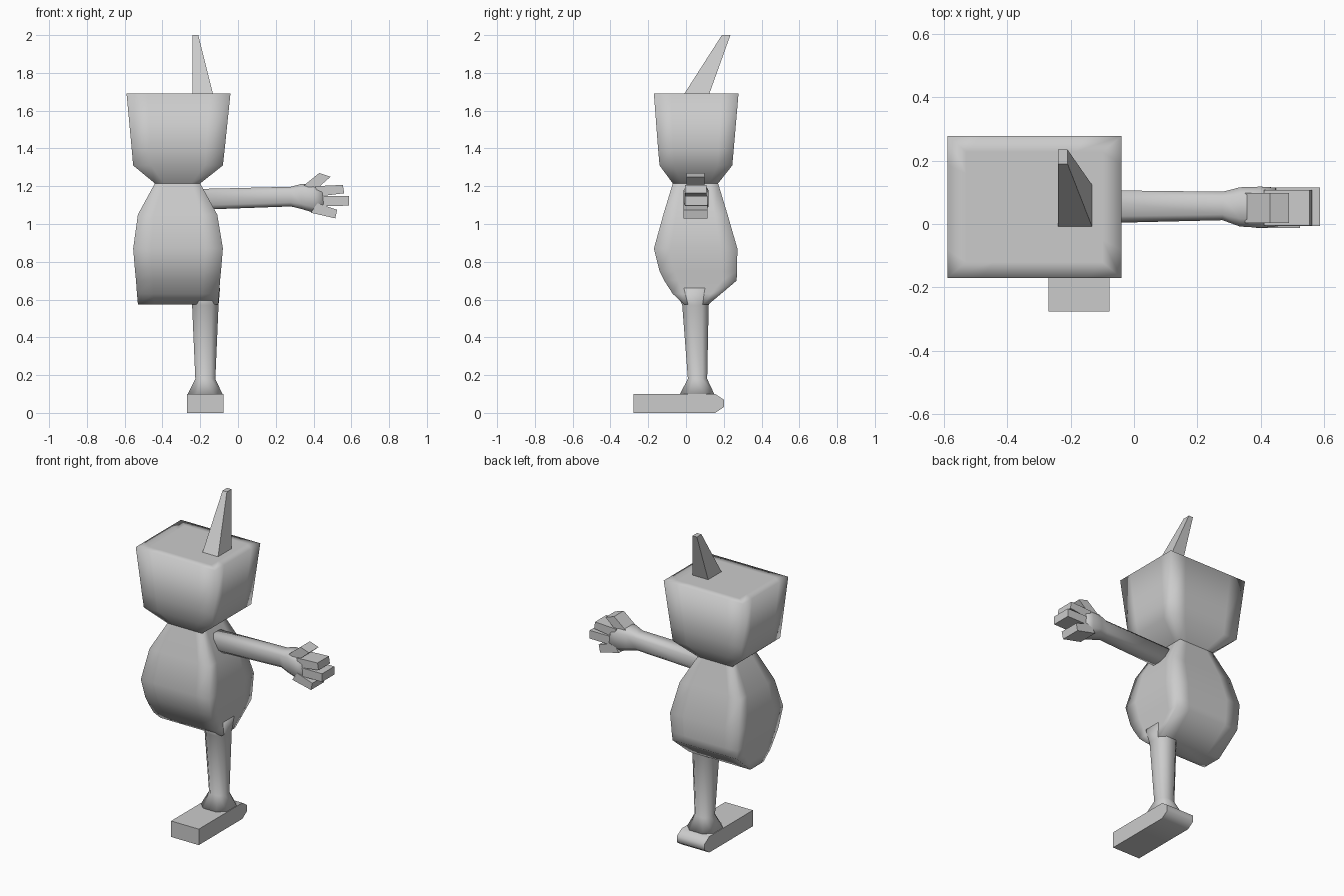
import bpy, bmesh
from mathutils import Vector

if "Cube" in bpy.data.objects:
    bpy.data.objects.remove(bpy.data.objects["Cube"])


def loop4(a, b, c, d, mode="box", k=0.2):
    """Section from four corners: plain, with support points, or chamfered."""
    p = [Vector(v) for v in (a, b, c, d)]
    out = []
    for i in range(4):
        s, e = p[i], p[(i + 1) % 4]
        if mode != "cut":
            out.append(s)
        if mode != "box":
            out += [s.lerp(e, k), s.lerp(e, 1 - k)]
    return out


def zring(z, x0, x1, y0, y1, mode="box", k=0.2):
    return loop4((x0, y0, z), (x1, y0, z), (x1, y1, z), (x0, y1, z), mode, k)


def edge_ring(lo, hi, y0, y1, mode="box", k=0.2):
    """Section across a limb running along x; lo and hi are (x, z)."""
    return loop4((lo[0], y0, lo[1]), (lo[0], y1, lo[1]),
                 (hi[0], y1, hi[1]), (hi[0], y0, hi[1]), mode, k)


def loft(name, rings, cap0=True, cap1=True):
    bm = bmesh.new()
    vs = [[bm.verts.new(p) for p in r] for r in rings]
    n = len(rings[0])
    for a, b in zip(vs, vs[1:]):
        for i in range(n):
            j = (i + 1) % n
            bm.faces.new((a[i], a[j], b[j], b[i]))
    if cap0:
        bm.faces.new(vs[0][::-1])
    if cap1:
        bm.faces.new(vs[-1])
    bmesh.ops.recalc_face_normals(bm, faces=bm.faces)
    for f in bm.faces:
        f.smooth = True
    me = bpy.data.meshes.new(name)
    bm.to_mesh(me)
    bm.free()
    ob = bpy.data.objects.new(name, me)
    bpy.context.collection.objects.link(ob)
    return ob


# torso, from the bottom up to the open neck
loft("torso", [zring(*r, mode="full") for r in (
    (0.575, -0.53, -0.105, -0.01, 0.12),
    (0.63, -0.535, -0.10, -0.07, 0.185),
    (0.70, -0.54, -0.095, -0.115, 0.268),
    (0.75, -0.545, -0.09, -0.14, 0.27),
    (0.87, -0.555, -0.08, -0.17, 0.272),
    (1.05, -0.53, -0.11, -0.12, 0.22),
    (1.215, -0.44, -0.20, -0.07, 0.17))], cap1=False)

# head, with an inset ring on its flat top
loft("head", [zring(*r, mode="full") for r in (
    (1.215, -0.44, -0.20, -0.07, 0.17),
    (1.31, -0.555, -0.08, -0.14, 0.245),
    (1.40, -0.563, -0.07, -0.148, 0.253),
    (1.69, -0.59, -0.04, -0.17, 0.278),
    (1.69, -0.53, -0.10, -0.12, 0.228))], cap0=False)

# backward leaning horn
loft("horn", [zring(1.68, -0.24, -0.13, -0.015, 0.12),
              zring(2.0, -0.24, -0.21, 0.19, 0.235)])

# leg with flared ankle
loft("leg", [zring(*r, mode=m, k=0.25) for r, m in (
    ((0.66, -0.25, -0.095, -0.06, 0.15), "cut"),
    ((0.57, -0.243, -0.103, -0.02, 0.12), "cut"),
    ((0.18, -0.226, -0.12, 0.01, 0.112), "cut"),
    ((0.095, -0.268, -0.08, -0.035, 0.152), "cut"))])

# foot, lofted from toe to heel
loft("foot", [loop4((-0.27, y, z0), (-0.078, y, z0), (-0.078, y, z1), (-0.27, y, z1))
              for y, z0, z1 in ((-0.277, 0, 0.1), (-0.25, 0, 0.1), (-0.03, 0, 0.1),
                                (0.155, 0, 0.1), (0.2, 0.03, 0.07))])

# arm and palm
loft("arm", [edge_ring(lo, hi, y0, y1, "cut", 0.2) for lo, hi, y0, y1 in (
    ((-0.22, 1.075), (-0.22, 1.185), 0.0, 0.108),
    ((0.28, 1.093), (0.28, 1.197), 0.012, 0.102),
    ((0.335, 1.08), (0.335, 1.212), -0.008, 0.116),
    ((0.40, 1.06), (0.40, 1.21), -0.012, 0.118),
    ((0.455, 1.085), (0.445, 1.185), -0.008, 0.115))])

# four blocky fingers: base low/high, tip low/high, y range
fingers = (
    ((0.41, 1.18), (0.35, 1.205), (0.49, 1.25), (0.43, 1.27), 0.003, 0.098),
    ((0.42, 1.145), (0.41, 1.20), (0.562, 1.163), (0.555, 1.207), -0.005, 0.108),
    ((0.42, 1.095), (0.42, 1.148), (0.587, 1.097), (0.587, 1.148), -0.006, 0.115),
    ((0.385, 1.06), (0.42, 1.11), (0.515, 1.03), (0.525, 1.075), -0.013, 0.115))
for i, (b0, b1, t0, t1, y0, y1) in enumerate(fingers):
    loft(f"finger_{i + 1}", [edge_ring(b0, b1, y0, y1), edge_ring(t0, t1, y0, y1)])

# crisp edges on the small blocky parts
for ob in bpy.data.objects:
    if ob.name == "foot" or ob.name.startswith(("finger", "horn")):
        bpy.ops.object.select_all(action="DESELECT")
        ob.select_set(True)
        bpy.context.view_layer.objects.active = ob
        bpy.ops.object.shade_smooth_by_angle(angle=1.0)
